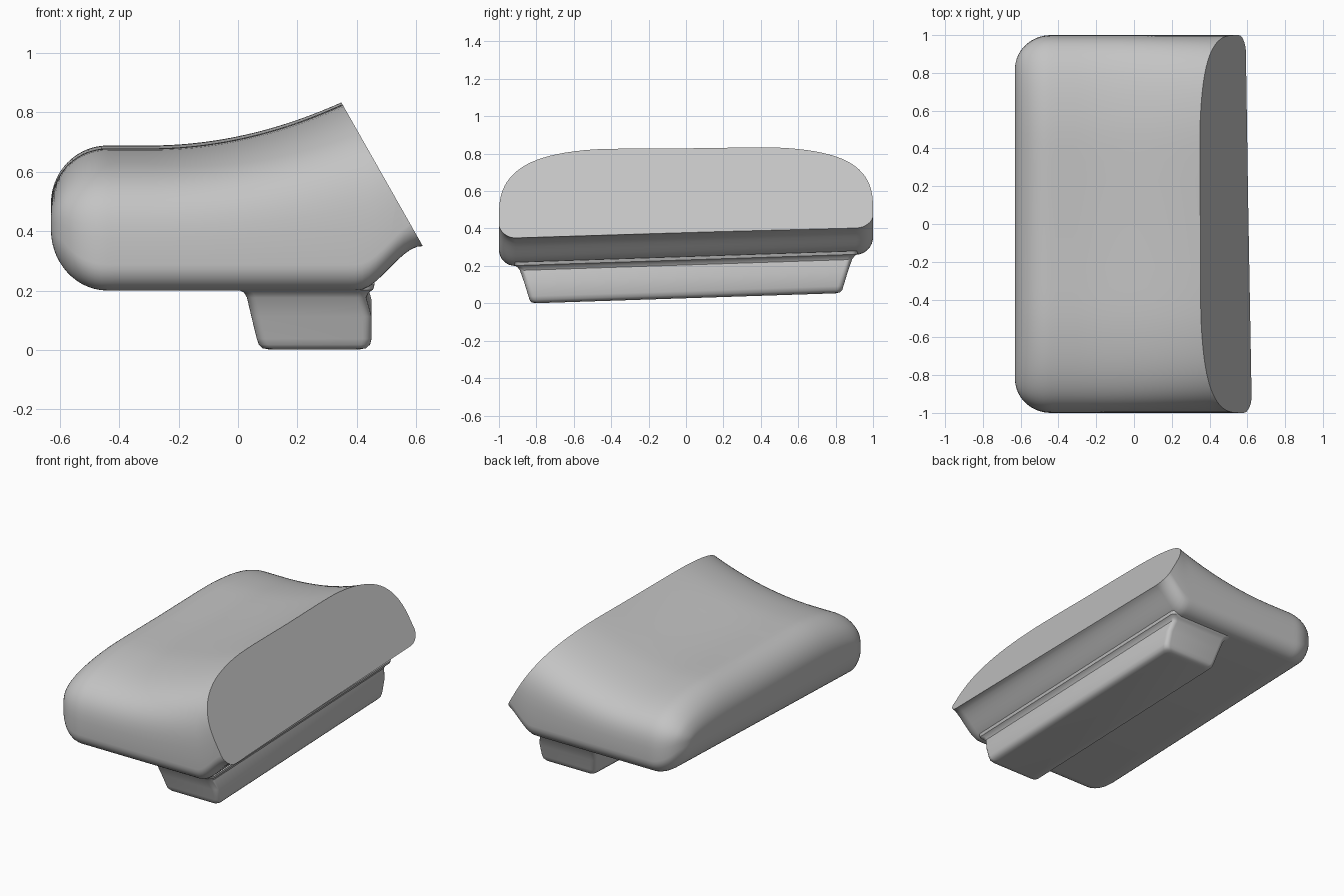
import bpy, bmesh
from math import sin, cos, pi, sqrt, radians

cube = bpy.data.objects.get("Cube")
if cube:
    bpy.data.objects.remove(cube)

TILT = 0.033       # the underside rises gently towards the back
TOP_TILT = 0.012

grey = bpy.data.materials.new("plain grey")
grey.use_nodes = True
grey.diffuse_color = (0.55, 0.55, 0.55, 1)
grey.node_tree.nodes["Principled BSDF"].inputs["Base Color"].default_value = grey.diffuse_color


def loft(rings):
    """Skin closed rings of equal length and cap both ends."""
    bm = bmesh.new()
    loops = [[bm.verts.new(p) for p in ring] for ring in rings]
    for a, b in zip(loops, loops[1:]):
        for i in range(len(a)):
            j = (i + 1) % len(a)
            bm.faces.new((a[i], a[j], b[j], b[i]))
    bm.faces.new(loops[0])
    bm.faces.new(loops[-1])
    return bm


def finish(bm, name):
    bmesh.ops.recalc_face_normals(bm, faces=bm.faces)
    mesh = bpy.data.meshes.new(name)
    bm.to_mesh(mesh)
    bm.free()
    mesh.materials.append(grey)
    obj = bpy.data.objects.new(name, mesh)
    bpy.context.collection.objects.link(obj)
    bpy.ops.object.select_all(action="DESELECT")
    obj.select_set(True)
    bpy.context.view_layer.objects.active = obj
    bpy.ops.object.shade_smooth_by_angle(angle=radians(40))
    return obj


def body_ring(x):
    """Section across the body: small lower corners, broad domed shoulders."""
    e = 1 - sqrt(max(0, 1 - ((-0.44 - x) / 0.19) ** 2)) if x < -0.44 else 0
    t = min(1, max(0, (x - 0.40) / 0.22))
    low = 0.23 + 0.2 * e + 0.15 * t * t * (3 - 2 * t)
    high = 0.69 - 0.2 * e + 0.35 * max(0, x + 0.3) ** 2
    width = 1.0 - 0.18 * e
    r = min(0.09, 0.3 * (high - low))
    mid = low + r
    half = []
    for i in range(9):          # lower corner
        a = pi / 2 * i / 8
        half.append((width - r + r * sin(a), mid - r * cos(a), TILT))
    for i in range(1, 25):      # shoulder
        a = pi / 2 * i / 24
        y = width * max(0, cos(a)) ** (2 / 3.7)
        z = mid + (high - mid) * sin(a) ** (2 / 3.7)
        dip = 0.01 * (1 - e) * max(0, 1 - (y / 0.5) ** 2)
        k = (z - mid) / (high - mid)
        half.append((y, z - dip, TILT + (TOP_TILT - TILT) * k))
    other = [(-y, z, k) for y, z, k in reversed(half[:-1])]
    return [(x, y, z + k * y) for y, z, k in half + other]


# Body: rounded back end, flared front end, then sliced at a slant
stations = [-0.44 - 0.19 * cos(pi / 2 * i / 14) for i in range(14)]
stations += [-0.44 + 1.16 * i / 50 for i in range(51)]
bm = loft([body_ring(x) for x in stations])
cut = bmesh.ops.bisect_plane(
    bm, geom=bm.verts[:] + bm.edges[:] + bm.faces[:],
    plane_co=(0.34, 0, 0.848), plane_no=(0.87, 0, 0.493), clear_outer=True)
rim = [g for g in cut["geom_cut"] if isinstance(g, bmesh.types.BMEdge)]
bmesh.ops.edgeloop_fill(bm, edges=rim)
finish(bm, "sliced_body")


def foot_ring(z, x0, x1, hy, r=0.03):
    """Rounded rectangle at one height of the foot."""
    ring = []
    corners = [(x1 - r, hy - r), (x0 + r, hy - r), (x0 + r, r - hy), (x1 - r, r - hy)]
    for q, (cx, cy) in enumerate(corners):
        for i in range(6):
            a = pi / 2 * (q + i / 5)
            y = cy + r * sin(a)
            ring.append((cx + r * cos(a), y, z + TILT * y))
    return ring


# Foot: tapered block with a flared root and rounded lower edges
levels = [
    (0.25, -0.005, 0.46, 0.92), (0.232, 0.00, 0.455, 0.915), (0.222, 0.02, 0.44, 0.90),
    (0.205, 0.03, 0.432, 0.888), (0.14, 0.045, 0.45, 0.865),
    (0.065, 0.063, 0.45, 0.842), (0.045, 0.070, 0.445, 0.836),
    (0.032, 0.082, 0.432, 0.825), (0.027, 0.105, 0.41, 0.80)]
finish(loft([foot_ring(*level) for level in levels]), "foot_block")
